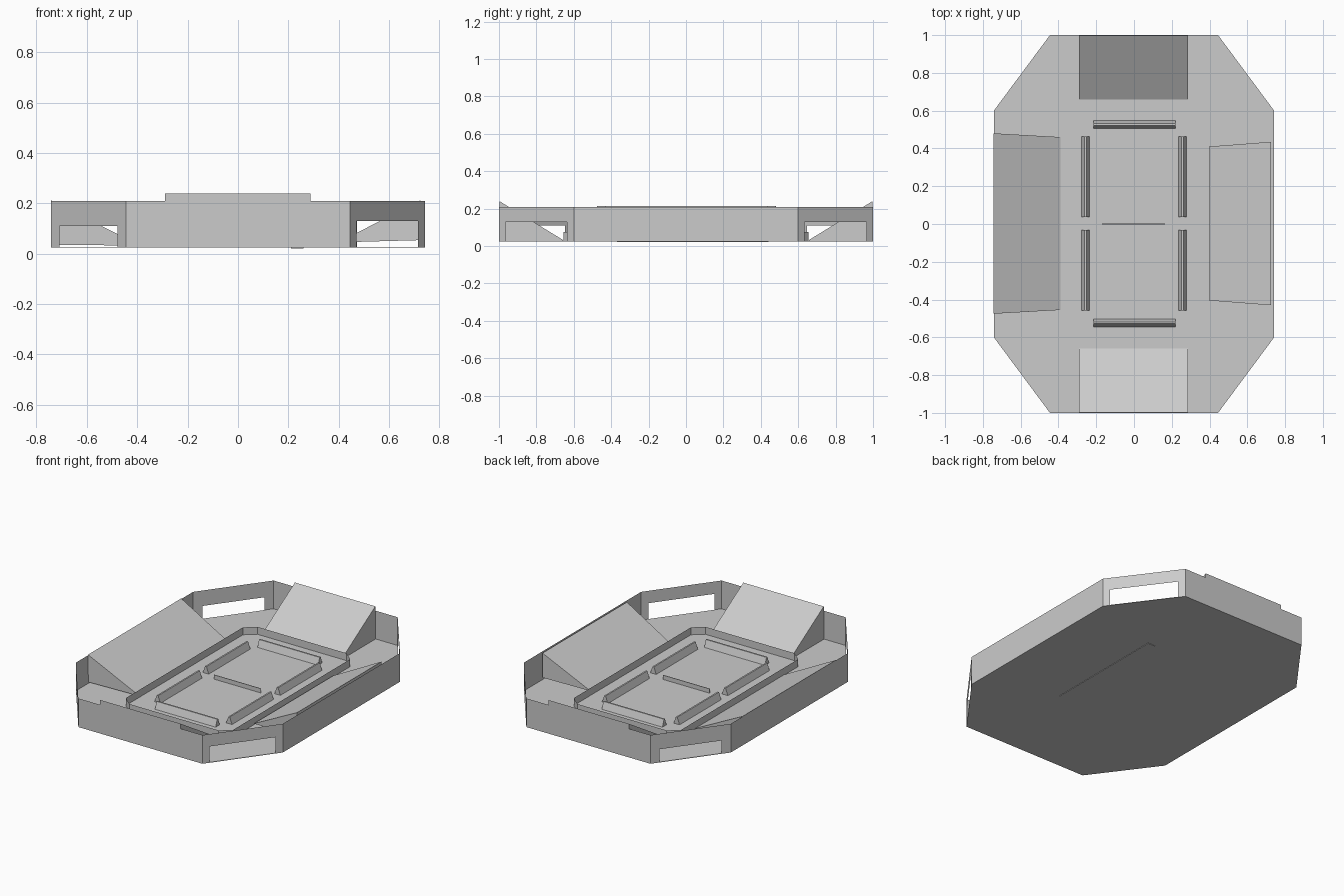
import bpy, bmesh
from mathutils import Vector

if "Cube" in bpy.data.objects:
    bpy.data.objects.remove(bpy.data.objects["Cube"])

FLOOR, TOP = 0.027, 0.21


def finish(name, bm):
    mesh = bpy.data.meshes.new(name)
    bm.to_mesh(mesh)
    bm.free()
    obj = bpy.data.objects.new(name, mesh)
    bpy.context.collection.objects.link(obj)
    return obj


def hull(name, points):
    """Convex solid around a few corner points."""
    bm = bmesh.new()
    for p in points:
        bm.verts.new(p)
    bmesh.ops.convex_hull(bm, input=bm.verts[:])
    bmesh.ops.dissolve_limit(bm, angle_limit=0.01, verts=bm.verts[:], edges=bm.edges[:])
    bmesh.ops.recalc_face_normals(bm, faces=bm.faces[:])
    return finish(name, bm)


def octagon(xa, ya, xb, yb):
    """Counter-clockwise chamfered rectangle: (xa, ya) on the ends, (xb, yb) on the sides."""
    return [(xa, -ya), (xb, -yb), (xb, yb), (xa, ya),
            (-xa, ya), (-xb, yb), (-xb, -yb), (-xa, -ya)]


def wall(bm, a, b, z0, z1, t0=0.0, t1=1.0):
    """Vertical panel covering part t0..t1 of the line a-b."""
    a, b = Vector(a), Vector(b)
    p, q = a.lerp(b, t0), a.lerp(b, t1)
    bm.faces.new([bm.verts.new((v.x, v.y, z)) for v, z in
                  ((p, z0), (q, z0), (q, z1), (p, z1))])


def box(name, x0, x1, y0, y1, z0, z1):
    return hull(name, [(x, y, z) for x in (x0, x1) for y in (y0, y1) for z in (z0, z1)])


# Thin floor plate
outer = octagon(0.445, 1.0, 0.742, 0.6)
hull("floor", [(x, y, z) for x, y in outer for z in (FLOOR - 0.003, FLOOR)])

# Outer walls; the four corner panels have a doorway down to the floor
bm = bmesh.new()
for i, a in enumerate(outer):
    b = outer[(i + 1) % 8]
    if i in (0, 2, 4, 6):
        right_side = i in (0, 2)
        head = 0.13 if right_side else 0.11
        t0, t1 = (0.085, 0.91) if right_side else (0.115, 0.885)
        wall(bm, a, b, FLOOR, TOP, 0, t0)
        wall(bm, a, b, FLOOR, TOP, t1, 1)
        wall(bm, a, b, head, TOP, t0, t1)
    else:
        wall(bm, a, b, FLOOR, TOP)
finish("outer_walls", bm)

# Low rim around the inner arena
bm = bmesh.new()
inner = octagon(0.32, 0.655, 0.385, 0.6)
for i, a in enumerate(inner):
    wall(bm, a, inner[(i + 1) % 8], FLOOR, 0.075)
finish("inner_rim", bm)

# End ramps, rising just above the outer walls
for name, s in (("front_ramp", -1), ("back_ramp", 1)):
    hull(name, [(x, s * y, z) for x in (-0.29, 0.287)
                for y, z in ((0.658, 0.033), (0.997, FLOOR), (0.997, 0.24), (0.658, FLOOR))])

# Side ramps, slightly tapered towards the arena; the right one floats a little
hull("left_ramp", [(-0.743, -0.475, 0.213), (-0.743, 0.48, 0.213),
                   (-0.741, -0.475, 0.036), (-0.741, 0.48, 0.036),
                   (-0.388, -0.455, 0.032), (-0.388, 0.46, 0.032)])
hull("right_ramp", [(0.725, -0.43, 0.213), (0.725, 0.435, 0.213),
                    (0.725, -0.43, 0.054), (0.725, 0.435, 0.054),
                    (0.398, -0.405, 0.045), (0.398, 0.41, 0.045)])


# Ridge-shaped barriers inside the arena
def barrier(name, cx, cy, length, along_x):
    pts = []
    for e in (-length / 2, length / 2):
        for w, z in ((-0.021, FLOOR), (0.021, FLOOR), (-0.005, 0.072), (0.005, 0.072)):
            pts.append((cx + e, cy + w, z) if along_x else (cx + w, cy + e, z))
    hull(name, pts)


for side, sx in (("left", -1), ("right", 1)):
    for end, cy in (("front", -0.245), ("back", 0.25)):
        barrier(f"{side}_{end}_barrier", sx * 0.257, cy, 0.427, False)
for end, cy in (("front", -0.523), ("back", 0.527)):
    barrier(f"{end}_barrier", 0.003, cy, 0.435, True)

# Thin divider across the middle and the strip under the floor
box("centre_divider", -0.17, 0.165, -0.002, 0.002, FLOOR, 0.055)
box("underside_strip", 0.21, 0.26, -0.37, 0.44, 0.021, FLOOR - 0.001)
